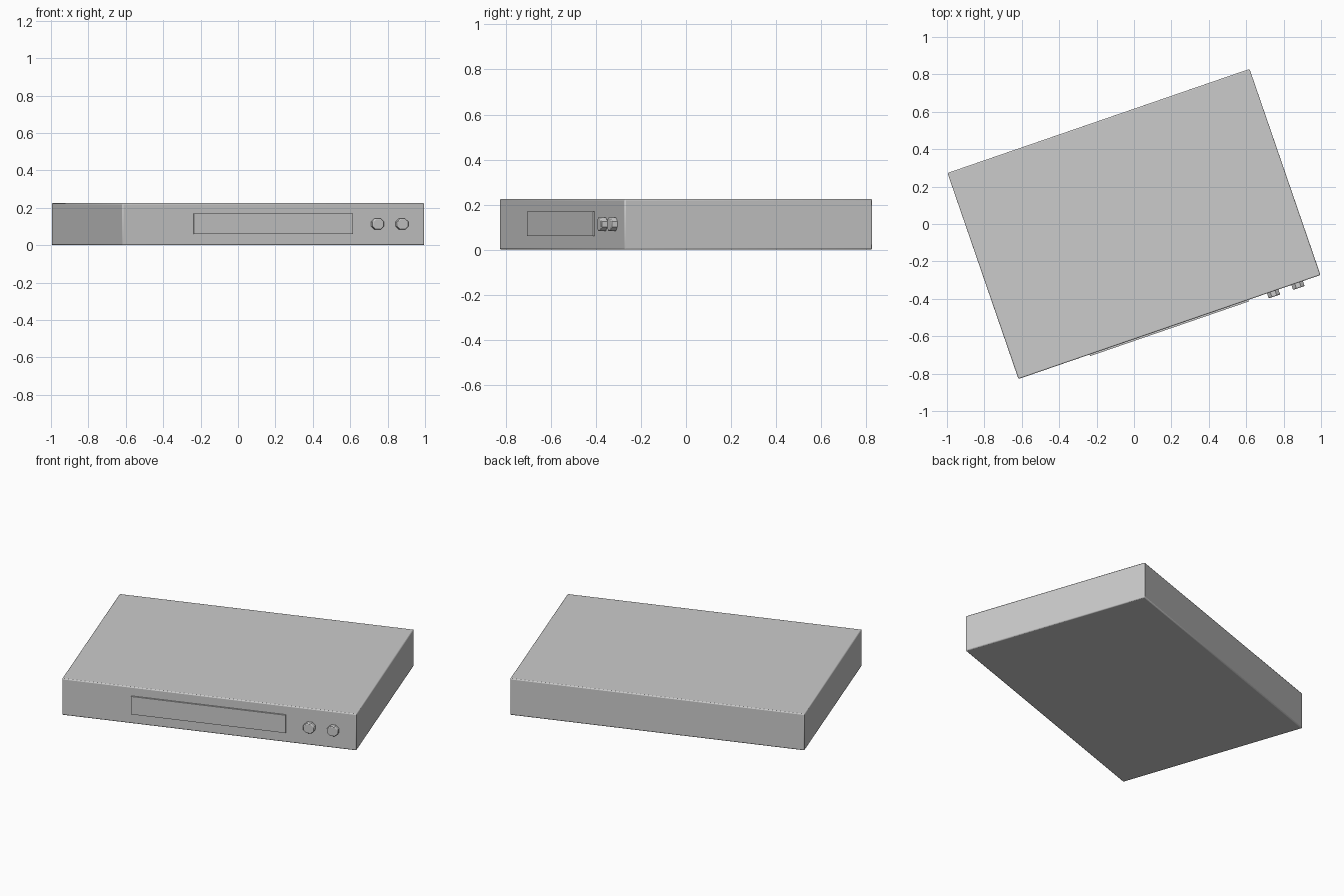
import bpy, math
from mathutils import Matrix

if "Cube" in bpy.data.objects:
    bpy.data.objects.remove(bpy.data.objects["Cube"])

TURN = Matrix.Rotation(math.radians(19), 4, 'Z')   # whole device stands turned on the grid
HALF_W, HALF_D, H = 0.854, 0.5825, 0.225


def finish(ob, name, bevel, segments=2):
    ob.name = name
    if bevel:
        m = ob.modifiers.new("soft_edges", 'BEVEL')
        m.width, m.segments = bevel, segments
        m.limit_method = 'ANGLE'
        m.angle_limit = math.radians(60)
    ob.select_set(True)
    bpy.context.view_layer.objects.active = ob
    bpy.ops.object.shade_smooth_by_angle(angle=math.radians(40))
    ob.matrix_world = TURN @ ob.matrix_basis
    return ob


def box(name, x0, x1, y0, y1, z0, z1, bevel=0):
    bpy.ops.mesh.primitive_cube_add(size=1, location=((x0+x1)/2, (y0+y1)/2, (z0+z1)/2))
    ob = bpy.context.object
    ob.scale = (x1-x0, y1-y0, z1-z0)
    bpy.ops.object.transform_apply(location=False, rotation=False, scale=True)
    return finish(ob, name, bevel)


# Main casing
box("casing", -HALF_W, HALF_W, -HALF_D, HALF_D, 0, H, 0.006)

# Shallow front panel
box("front_panel", -0.452, 0.446, -HALF_D-0.009, -HALF_D+0.01, 0.06, 0.17)

# Two push buttons, eight-sided with softened rims
for i, x in enumerate((0.584, 0.722)):
    bpy.ops.mesh.primitive_cylinder_add(vertices=8, radius=0.035, depth=0.045,
                                        location=(x, -HALF_D-0.0055, 0.113))
    ob = bpy.context.object
    ob.data.transform(Matrix.Diagonal((1, 0.92, 1, 1))
                      @ Matrix.Rotation(math.radians(22.5), 4, 'Z'))
    ob.data.transform(Matrix.Rotation(math.radians(90), 4, 'X'))
    finish(ob, f"button_{i+1}", 0.004)
